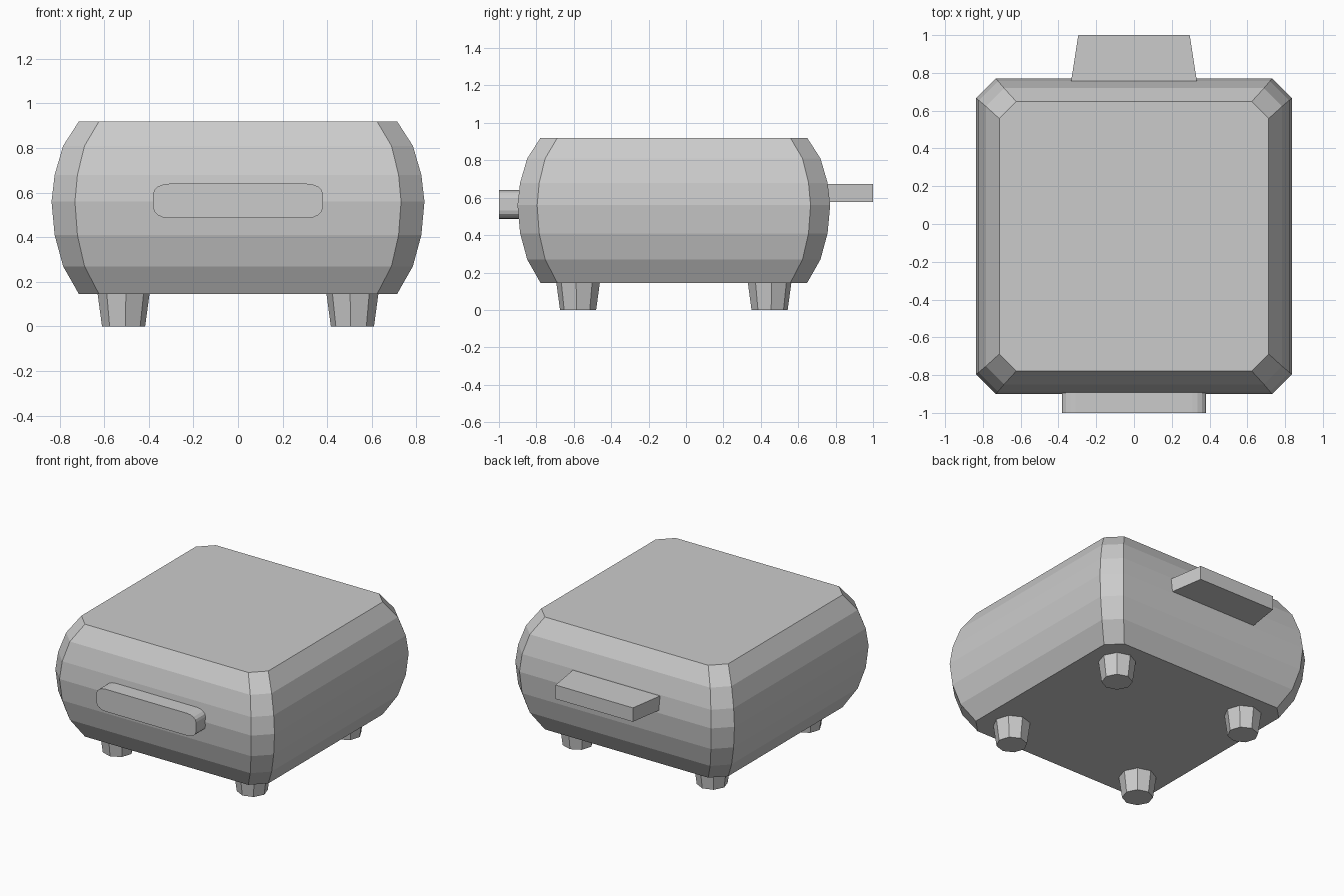
import bpy, bmesh
from math import sin, cos, pi, radians

if "Cube" in bpy.data.objects:
    bpy.data.objects.remove(bpy.data.objects["Cube"])

CY = -0.065  # body centre in y


def loft(name, rings):
    """Skin a stack of matching vertex rings and cap both ends."""
    bm = bmesh.new()
    loops = [[bm.verts.new(p) for p in ring] for ring in rings]
    n = len(loops[0])
    for a, b in zip(loops, loops[1:]):
        for i in range(n):
            j = (i + 1) % n
            bm.faces.new((a[i], a[j], b[j], b[i]))
    bm.faces.new(loops[0])
    bm.faces.new(loops[-1])
    bmesh.ops.recalc_face_normals(bm, faces=bm.faces)
    mesh = bpy.data.meshes.new(name)
    bm.to_mesh(mesh)
    bm.free()
    obj = bpy.data.objects.new(name, mesh)
    bpy.context.collection.objects.link(obj)
    return obj


def chamfered_square(h, c, z):
    k = h - c
    pts = [(k, -h), (h, -k), (h, k), (k, h), (-k, h), (-h, k), (-h, -k), (-k, -h)]
    return [(x, y + CY, z) for x, y in pts]


# Bulging body: half width, corner chamfer, height
base = [(0.713, 0.09, 0.145), (0.784, 0.096, 0.27), (0.822, 0.102, 0.41), (0.836, 0.105, 0.56)]
lid = [(0.836, 0.105, 0.56), (0.822, 0.102, 0.68), (0.784, 0.096, 0.81), (0.713, 0.09, 0.92)]
loft("base_shell", [chamfered_square(*p) for p in base])
loft("lid_shell", [chamfered_square(*p) for p in lid])

# Front handle: rounded bar
outline = []
for q, (sx, sz) in enumerate([(1, 1), (-1, 1), (-1, -1), (1, -1)]):
    for s in range(5):
        a = (q + s / 4) * pi / 2
        outline.append((sx * 0.31 + 0.07 * cos(a), 0.563 + sz * 0.032 + 0.045 * sin(a)))
loft("front_handle", [[(x, y, z) for x, z in outline] for y in (-1.0, -0.885)])

# Rear hinge block, narrowing outwards
loft("rear_hinge_block", [
    [(-w, y, 0.577), (w, y, 0.577), (w, y, 0.673), (-w, y, 0.673)]
    for w, y in ((0.333, 0.755), (0.295, 1.0))])

# Four tapered octagonal feet
for sx, side in ((-1, "left"), (1, "right")):
    for sy, end in ((-1, "front"), (1, "back")):
        loft(f"{end}_{side}_foot", [
            [(sx * (0.513 + r * cos(i * pi / 4 + radians(5))),
              CY + sy * (0.512 + r * sin(i * pi / 4 + radians(5))), z) for i in range(8)]
            for r, z in ((0.097, 0), (0.117, 0.147))])
